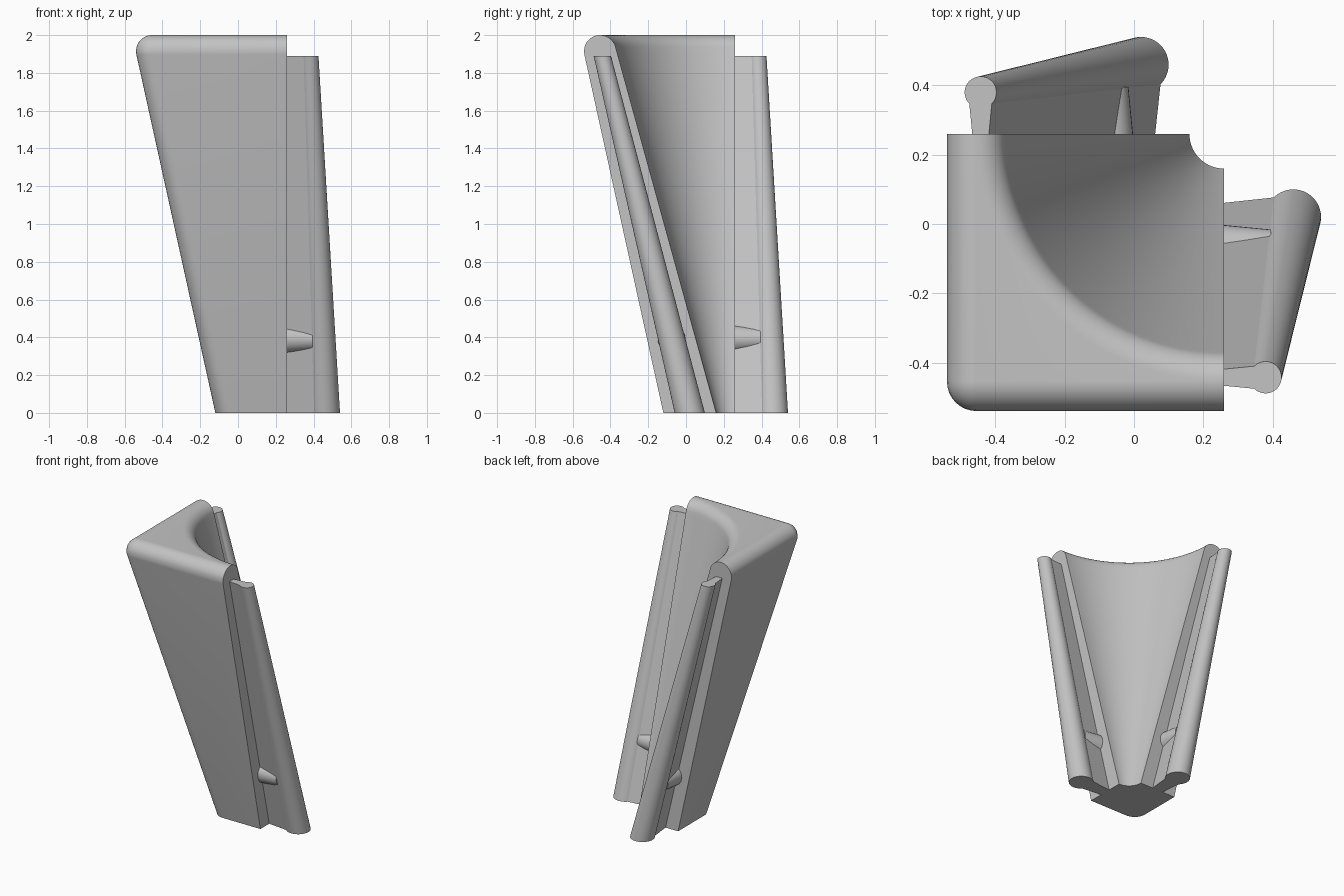
import bpy, bmesh
from math import sin, cos, pi, radians

cube = bpy.data.objects.get("Cube")
if cube:
    bpy.data.objects.remove(cube, do_unlink=True)

grey = bpy.data.materials.new("plain_grey")
grey.use_nodes = True
colour = (0.55, 0.55, 0.55, 1)
grey.diffuse_color = colour
grey.node_tree.nodes["Principled BSDF"].inputs["Base Color"].default_value = colour


def loft(name, rings, swap=False):
    """Skin a stack of closed rings, cap both ends; swap mirrors across x = y."""
    bm = bmesh.new()
    loops = [[bm.verts.new((y, x, z) if swap else (x, y, z)) for x, y, z in ring]
             for ring in rings]
    for a, b in zip(loops, loops[1:]):
        for i in range(len(a)):
            j = (i + 1) % len(a)
            bm.faces.new((a[i], a[j], b[j], b[i]))
    bm.faces.new(loops[0][::-1])
    bm.faces.new(loops[-1])
    bmesh.ops.remove_doubles(bm, verts=bm.verts, dist=1e-4)
    bmesh.ops.recalc_face_normals(bm, faces=bm.faces)
    mesh = bpy.data.meshes.new(name)
    bm.to_mesh(mesh)
    bm.free()
    mesh.materials.append(grey)
    obj = bpy.data.objects.new(name, mesh)
    bpy.context.collection.objects.link(obj)
    bpy.ops.object.select_all(action='DESELECT')
    obj.select_set(True)
    bpy.context.view_layer.objects.active = obj
    bpy.ops.object.shade_smooth_by_angle(angle=radians(28))
    return obj


# Corner body: leaning outer walls, conical hollow, fully rounded top lip
SIDE = 0.26                      # plane of the two flat end faces
LIP_Y, LIP_Z, LIP_R = -0.455, 1.915, 0.085
OUT_TILT, IN_TILT = radians(-12.4), radians(15.6)


def body_ring(z, outer, inner, corner):
    ring = []
    for i in range(9):           # rounded outer corner
        a = pi + pi / 2 * i / 8
        ring.append((outer + corner + corner * cos(a), outer + corner + corner * sin(a), z))
    ring.append((SIDE, outer, z))
    radius = SIDE - inner
    for i in range(33):          # hollow inner wall
        a = 1.5 * pi - pi / 2 * i / 32
        ring.append((SIDE + radius * cos(a), SIDE + radius * sin(a), z))
    ring.append((outer, SIDE, z))
    return ring


in_top_z = LIP_Z + LIP_R * sin(IN_TILT)
in_top_y = LIP_Y + LIP_R * cos(IN_TILT)
rings = [body_ring(0, -0.12, 0.16, LIP_R)]
angles = [OUT_TILT, 0] + [IN_TILT + (pi / 2 - IN_TILT) * i / 10 for i in range(11)]
for t in angles:
    z = LIP_Z + LIP_R * sin(t)
    inner = LIP_Y + LIP_R * cos(t)
    if t < IN_TILT:
        inner = 0.16 + (in_top_y - 0.16) * z / in_top_z
    rings.append(body_ring(z, LIP_Y - LIP_R * cos(t), inner, LIP_R * cos(t)))
loft("corner_body", rings)


# Tapered tongue: flared neck ending in a round bead
def tongue_ring(z, x, y, r):
    neck = r / 2
    ring = [(SIDE - 0.01, y + neck, z), (SIDE - 0.01, y - neck, z)]
    for i in range(33):
        a = radians(-135 + 270 * i / 32)
        ring.append((x + r * cos(a), y + r * sin(a), z))
    return ring


# Peg: short tapered round stud crossing the neck
def peg_ring(x, r):
    return [(x, -0.076 + r * cos(2 * pi * i / 32), 0.39 + r * sin(2 * pi * i / 32))
            for i in range(32)]


for side, swap in (("side", False), ("back", True)):
    loft(side + "_tongue", [tongue_ring(0, 0.46, 0.02, 0.08),
                            tongue_ring(1.89, 0.38, -0.443, 0.046)], swap)
    loft(side + "_peg", [peg_ring(SIDE - 0.01, 0.074), peg_ring(0.395, 0.06)], swap)
